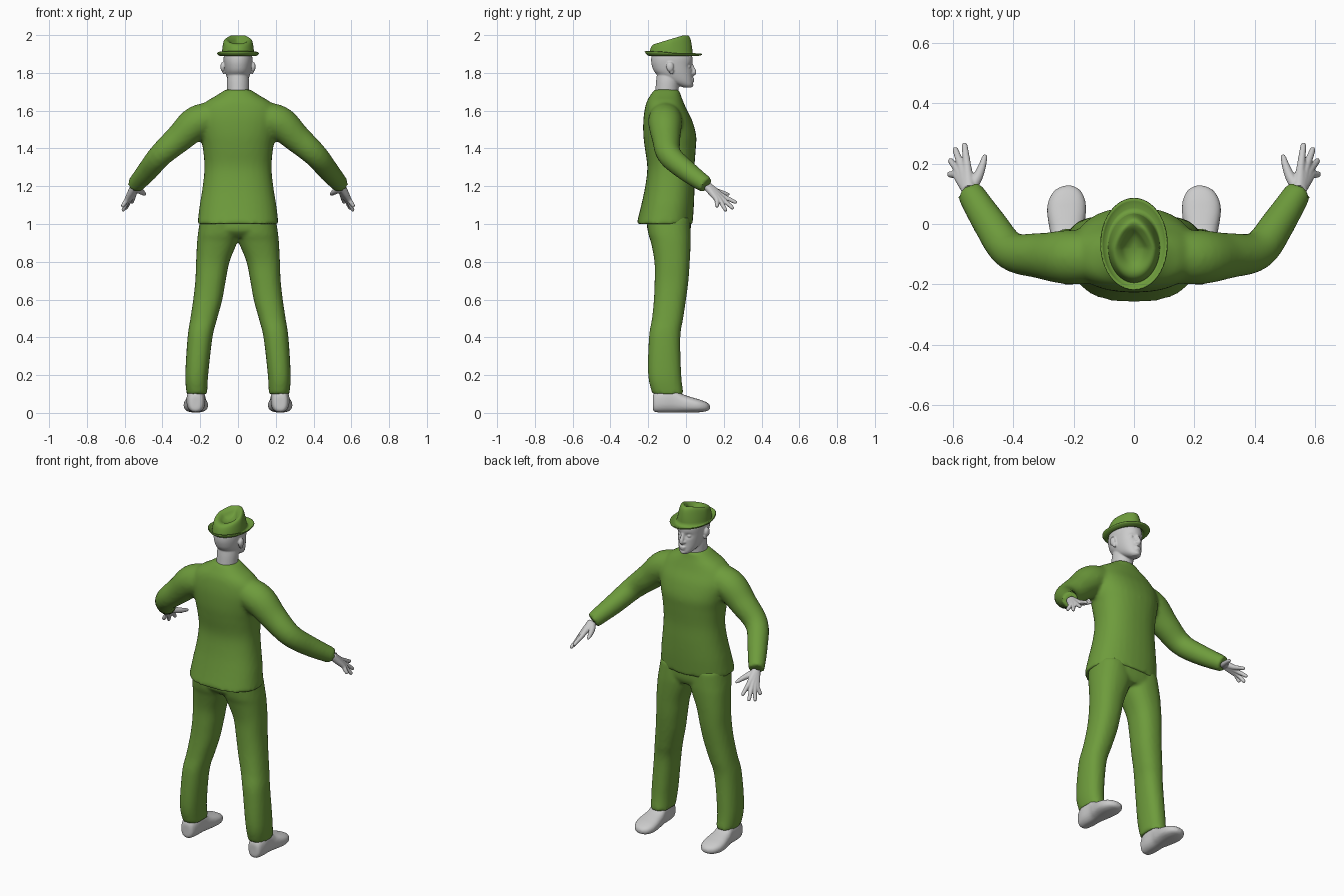
import bpy, bmesh, math
from mathutils import Vector, Matrix

if "Cube" in bpy.data.objects:
    bpy.data.objects.remove(bpy.data.objects["Cube"])


def material(name, rgb):
    m = bpy.data.materials.new(name)
    m.diffuse_color = (*rgb, 1)
    m.use_nodes = True
    m.node_tree.nodes["Principled BSDF"].inputs["Base Color"].default_value = m.diffuse_color
    return m


GREEN = material("green cloth", (0.155, 0.33, 0.045))
GREY = material("light grey", (0.6, 0.6, 0.6))


def dense(rows, n=5):
    """Catmull-Rom interpolation between key rows."""
    out = []
    for i in range(len(rows) - 1):
        p = [rows[max(0, min(len(rows) - 1, i + k))] for k in (-1, 0, 1, 2)]
        for s in range(n):
            t = s / n
            out.append([0.5 * (2 * b + (c - a) * t + (2 * a - 5 * b + 4 * c - d) * t * t
                               + (3 * b - a - 3 * c + d) * t ** 3) for a, b, c, d in zip(*p)])
    return out + [list(rows[-1])]


def skin(bm, rings, caps=(True, True)):
    vr = [[bm.verts.new(p) for p in r] for r in rings]
    n = len(vr[0])
    for a, b in zip(vr, vr[1:]):
        for i in range(n):
            bm.faces.new((a[i], a[(i + 1) % n], b[(i + 1) % n], b[i]))
    if caps[0]:
        bm.faces.new(vr[0][::-1])
    if caps[1]:
        bm.faces.new(vr[-1])
    return [v for r in vr for v in r]


def loft(bm, rows, along="z", power=2.0, n=32):
    """Rows are (level, x0, x1, v0, v1); v is y when lofting along z, else z."""
    rings = []
    for lv, x0, x1, v0, v1 in dense(rows):
        ring = []
        for i in range(n):
            a = 2 * math.pi * i / n
            c, s = math.cos(a), math.sin(a)
            x = (x0 + x1) / 2 + (x1 - x0) / 2 * math.copysign(abs(c) ** (2 / power), c)
            v = (v0 + v1) / 2 + (v1 - v0) / 2 * math.copysign(abs(s) ** (2 / power), s)
            ring.append((x, v, lv) if along == "z" else (x, lv, v))
        rings.append(ring)
    return skin(bm, rings)


def tube(bm, path, n=20):
    """Round tube through (x, y, z, radius) points."""
    pts = dense(path)
    rings = []
    for i, p in enumerate(pts):
        d = Vector(pts[min(i + 1, len(pts) - 1)][:3]) - Vector(pts[max(i - 1, 0)][:3])
        u = d.cross(Vector((0, 0, 1))).normalized()
        w = d.cross(u).normalized()
        rings.append([Vector(p[:3]) + p[3] * (math.cos(2 * math.pi * k / n) * u
                      + math.sin(2 * math.pi * k / n) * w) for k in range(n)])
    skin(bm, rings)


def ball(bm, pos, size):
    bmesh.ops.create_uvsphere(bm, u_segments=20, v_segments=12, radius=1,
                              matrix=Matrix.Translation(pos) @ Matrix.Diagonal((*size, 1)))


def flip(rows, s):
    """Mirror loft rows in x."""
    return [(r[0], s * r[1], s * r[2], r[3], r[4]) for r in rows]


def finish(name, bm, mat, voxel=None, smooth=3):
    bmesh.ops.recalc_face_normals(bm, faces=bm.faces)
    for f in bm.faces:
        f.smooth = True
    me = bpy.data.meshes.new(name)
    bm.to_mesh(me)
    bm.free()
    me.materials.append(mat)
    ob = bpy.data.objects.new(name, me)
    bpy.context.collection.objects.link(ob)
    if voxel:
        r = ob.modifiers.new("merge", 'REMESH')
        r.mode, r.voxel_size, r.use_smooth_shade = 'VOXEL', voxel, True
        m = ob.modifiers.new("soften", 'SMOOTH')
        m.factor, m.iterations = 0.5, smooth
    return ob


# Shirt: torso and both sleeves
bm = bmesh.new()
torso = [(1.0, .215, -.262, .035), (1.1, .203, -.237, .042), (1.2, .187, -.216, .045),
         (1.3, .178, -.205, .045), (1.4, .186, -.218, .052), (1.47, .2, -.226, .054),
         (1.55, .212, -.226, .032), (1.61, .2, -.218, .002), (1.65, .165, -.207, -.015),
         (1.68, .115, -.19, -.027), (1.712, .066, -.168, -.036)]
loft(bm, [(z, -x, x, a, b) for z, x, a, b in torso], power=2.3)
for s in (1, -1):
    tube(bm, [(s * x, y, z, r) for x, y, z, r in (
        (.12, -.11, 1.565, .085), (.22, -.11, 1.535, .09), (.31, -.105, 1.455, .076),
        (.41, -.088, 1.365, .064), (.48, .005, 1.28, .056), (.545, .108, 1.205, .045))])
finish("shirt", bm, GREEN, .011, 6)

# Trousers: hips and both legs
bm = bmesh.new()
loft(bm, [(.93, -.17, .17, -.17, .01), (.97, -.205, .205, -.205, .025),
          (1.05, -.19, .19, -.2, .025)], power=2.4)
leg = [(1.03, 0, .2, -.21, .02), (.95, -.01, .212, -.2, .025), (.9, .005, .217, -.185, .025),
       (.8, .045, .222, -.167, .02), (.7, .065, .226, -.166, .013), (.6, .083, .237, -.17, 0),
       (.5, .11, .252, -.18, -.015), (.4, .135, .267, -.196, -.03), (.2, .158, .279, -.2, -.025),
       (.1, .163, .272, -.178, -.013)]
for s in (1, -1):
    loft(bm, flip(leg, s), power=2.3)
finish("trousers", bm, GREEN, .01)

# Shoes
shoe = [(-.176, .205, .245, .02, .085), (-.165, .185, .262, .005, .11), (-.12, .174, .272, .002, .13),
        (-.06, .172, .272, .002, .128), (-.02, .166, .279, .002, .1), (.04, .159, .288, .002, .08),
        (.08, .162, .282, .004, .068), (.112, .178, .262, .01, .054), (.127, .203, .232, .02, .04)]
for s, side in ((1, "right"), (-1, "left")):
    bm = bmesh.new()
    loft(bm, flip(shoe, s), along="y", power=2.5)
    finish(side + "_shoe", bm, GREY, .006)

# Hands: palm, four fingers and thumb
tips = [(.562, .268, 1.112), (.594, .252, 1.08), (.61, .213, 1.068), (.614, .165, 1.09)]
roots = [(.553, .195, 1.148), (.571, .19, 1.135), (.583, .178, 1.128), (.588, .162, 1.13)]
for s, side in ((1, "right"), (-1, "left")):
    bm = bmesh.new()
    for root, tip in zip(roots, tips):
        a, b = Vector(root), Vector(tip)
        wrist = Vector((.545, .108, 1.205))
        path = [(*wrist.lerp(a, .1), .022), (*wrist.lerp(a, .55), .018), (*a, .0135),
                (*a.lerp(b, .5), .0115), (*a.lerp(b, .9), .0095), (*b, .005)]
        tube(bm, [(s * x, y, z, r) for x, y, z, r in path], 14)
    thumb = [(.54, .12, 1.19, .02), (.518, .155, 1.175, .017), (.503, .192, 1.165, .013),
             (.495, .22, 1.158, .009), (.493, .23, 1.155, .005)]
    tube(bm, [(s * x, y, z, r) for x, y, z, r in thumb], 14)
    finish(side + "_hand", bm, GREY, .004, 2)

# Head: skull with eye sockets, neck, nose, lips, brow and ears
bm = bmesh.new()
skull = [(1.722, .02, -.01, .026), (1.735, .037, -.05, .036), (1.76, .053, -.11, .036),
         (1.8, .066, -.163, .034), (1.84, .073, -.181, .033), (1.88, .076, -.184, .034),
         (1.92, .07, -.175, .02)]
for v in loft(bm, [(z, -x, x, a, b) for z, x, a, b in skull], power=2.15, n=64):
    if v.co.y > -.04:
        d2 = ((abs(v.co.x) - .03) / .015) ** 2 + ((v.co.z - 1.835) / .012) ** 2
        v.co.y -= .013 * math.exp(-d2)
loft(bm, [(1.64, -.06, .06, -.17, -.035), (1.7, -.058, .058, -.163, -.04),
          (1.76, -.058, .058, -.158, -.035), (1.82, -.05, .05, -.15, -.03)])
tube(bm, [(0, .026, 1.85, .008), (0, .036, 1.825, .01), (0, .043, 1.803, .013),
          (0, .034, 1.793, .012)], 14)
ball(bm, (0, .034, 1.768), (.02, .011, .006))
ball(bm, (0, .033, 1.757), (.018, .011, .007))
ball(bm, (0, .028, 1.735), (.018, .012, .011))
for s in (1, -1):
    ball(bm, (s * .03, .013, 1.834), (.013, .012, .008))
    ball(bm, (s * .012, .034, 1.798), (.008, .01, .008))
    ball(bm, (s * .081, -.085, 1.832), (.012, .02, .026))
    ball(bm, (s * .075, -.077, 1.81), (.009, .012, .018))
finish("head", bm, GREY, .0045, 2)

# Hat: upturned brim, sloping crown and teardrop dent in one skin
bm = bmesh.new()
rings = []
n = 48
ang = [2 * math.pi * i / n for i in range(n)]
for t in (1, .75, .5, .2, 0):
    ring = []
    for a in ang:
        c, s = math.cos(a), math.sin(a)
        lift = (.012 * c * c + .022 * max(0, -s) + .008 * max(0, s)) * t * t
        ring.append(((.086 + .022 * t) * c, -.072 + .007 * t + (.118 + .032 * t) * s, 1.893 + lift))
    rings.append(ring)
for scale, h in dense([(.99, .12), (.96, .45), (.9, .8), (.82, .97), (.7, 1), (.55, .9),
                       (.38, .72), (.18, .62), (.02, .6)], 3):
    ring = []
    for a in ang:
        c, s = math.cos(a), math.sin(a)
        y = -.08 + .116 * scale * s
        pinch = 1 - .3 * h * max(0, s) if scale > .6 else 1 - .45 * max(0, s)
        top = 1.998 - .3 * max(0, -.015 - y)
        ring.append((.086 * scale * c * pinch, y, 1.893 + (top - 1.893) * h))
    rings.append(ring)
skin(bm, rings, (False, True))
hat = finish("hat", bm, GREEN)
sol = hat.modifiers.new("felt", 'SOLIDIFY')
sol.thickness, sol.offset = .005, -1
